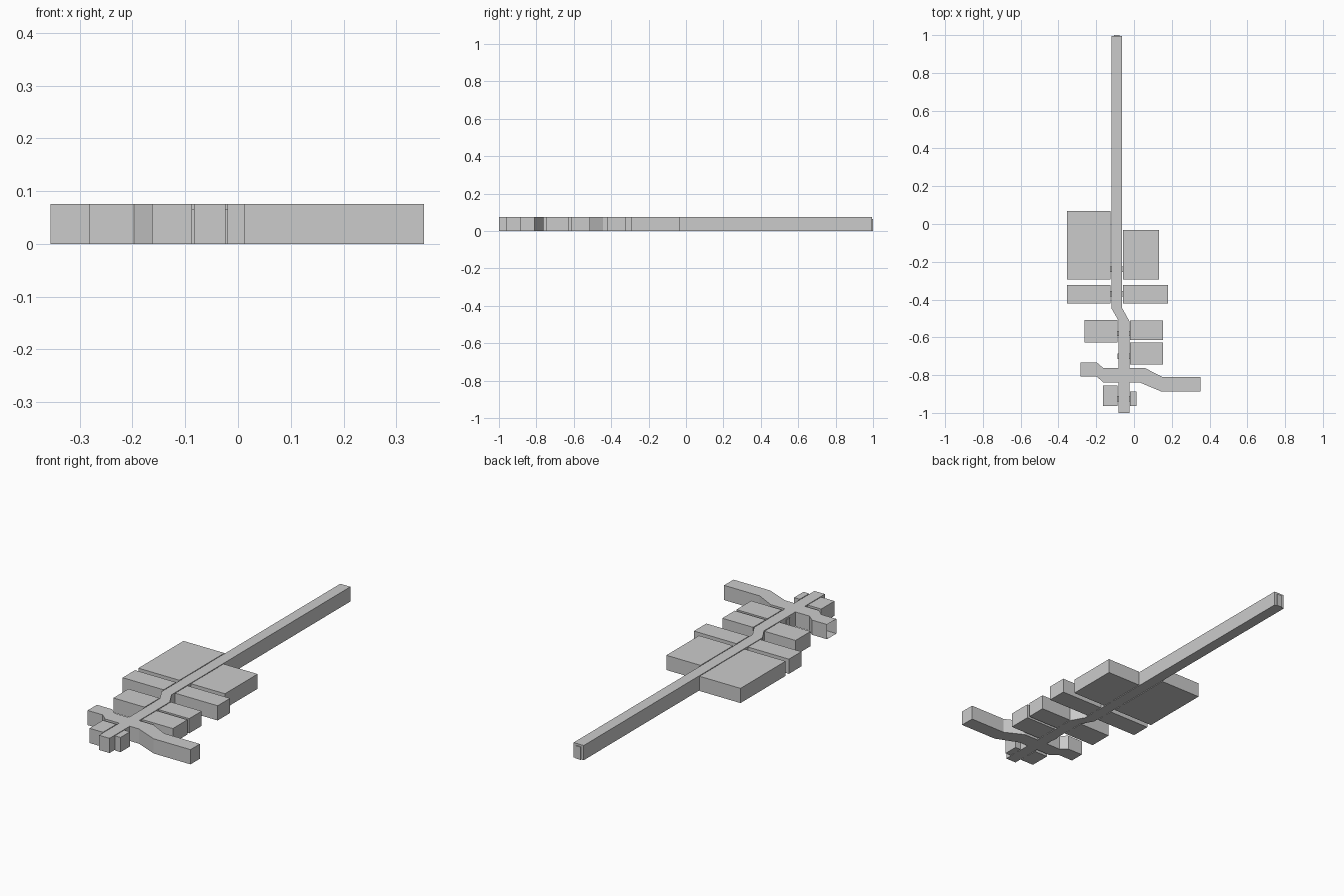
import bpy, bmesh

if "Cube" in bpy.data.objects:
    bpy.data.objects.remove(bpy.data.objects["Cube"])

H = 0.075        # wall height
DOOR_H = 0.065   # doorway height


def prism(name, outline, height, open_edge=None):
    """Extrude a plan outline upward; optionally leave one side wall open."""
    bm = bmesh.new()
    low = [bm.verts.new((x, y, 0)) for x, y in outline]
    top = [bm.verts.new((x, y, height)) for x, y in outline]
    n = len(outline)
    bm.faces.new(low[::-1])
    bm.faces.new(top)
    for i in range(n):
        if i != open_edge:
            j = (i + 1) % n
            bm.faces.new((low[i], low[j], top[j], top[i]))
    bmesh.ops.recalc_face_normals(bm, faces=bm.faces)
    mesh = bpy.data.meshes.new(name)
    bm.to_mesh(mesh)
    bm.free()
    ob = bpy.data.objects.new(name, mesh)
    bpy.context.collection.objects.link(ob)
    return ob


def box(name, x0, x1, y0, y1, height=H):
    return prism(name, [(x0, y0), (x1, y0), (x1, y1), (x0, y1)], height)


# Corridor with a jog and two bent side arms, counter-clockwise from the front
corridor = [
    (-0.083, -1.0), (-0.024, -1.0), (-0.024, -0.838),
    (0.028, -0.838), (0.145, -0.887), (0.353, -0.887), (0.353, -0.811),
    (0.152, -0.811), (0.057, -0.762), (-0.024, -0.762),
    (-0.024, -0.515), (-0.063, -0.445), (-0.063, 0.995), (-0.120, 0.995),
    (-0.120, -0.445), (-0.083, -0.51), (-0.083, -0.762),
    (-0.163, -0.762), (-0.197, -0.733), (-0.282, -0.733),
    (-0.282, -0.808), (-0.197, -0.808), (-0.163, -0.838), (-0.083, -0.838),
]
prism("corridor", corridor, H, open_edge=19)

# Rooms on either side of the corridor
rooms = {
    "large_room_left": (-0.355, -0.124, -0.295, 0.068),
    "large_room_right": (-0.059, 0.133, -0.295, -0.032),
    "narrow_room_left": (-0.355, -0.124, -0.422, -0.322),
    "narrow_room_right": (-0.059, 0.181, -0.422, -0.322),
    "middle_room_left": (-0.263, -0.087, -0.628, -0.507),
    "middle_room_right": (-0.020, 0.154, -0.613, -0.512),
    "second_room_right": (-0.020, 0.154, -0.745, -0.627),
    "small_room_left": (-0.163, -0.087, -0.963, -0.856),
    "small_room_right": (-0.020, 0.012, -0.963, -0.887),
}
for name, dims in rooms.items():
    box(name, *dims)

# Doorways bridging the gaps between corridor and rooms
for i, (y, left, right) in enumerate([
        (-0.24, -0.120, -0.063), (-0.37, -0.120, -0.063),
        (-0.58, -0.083, -0.024), (-0.70, -0.083, -0.024),
        (-0.925, -0.083, -0.024)]):
    box(f"doorway_left_{i}", left - 0.004, left, y - 0.014, y + 0.014, DOOR_H)
    box(f"doorway_right_{i}", right, right + 0.004, y - 0.014, y + 0.014, DOOR_H)

# Door at the far end of the corridor
box("end_door", -0.106, -0.078, 0.995, 1.0, DOOR_H)
